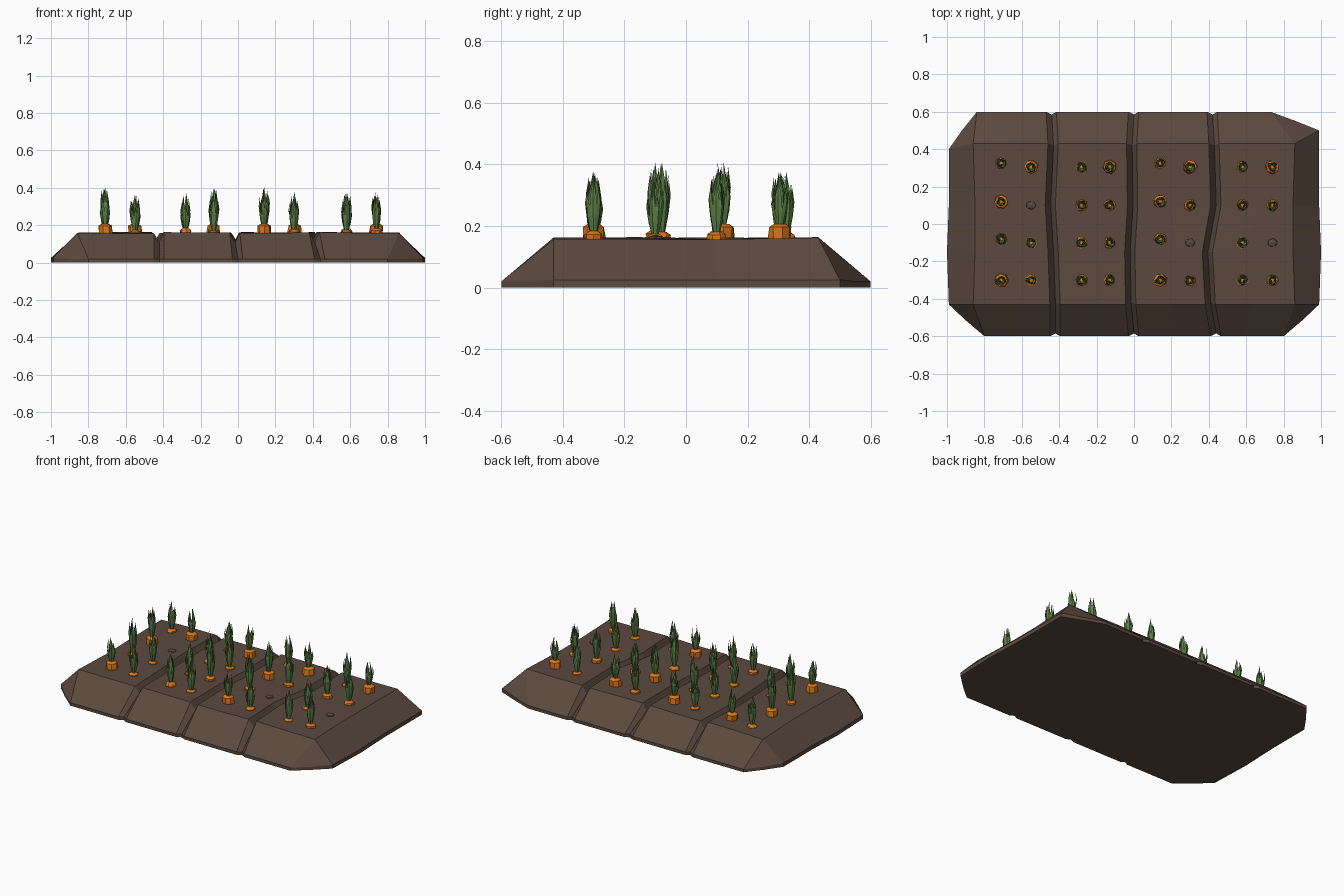
import bpy, bmesh, math, random
from mathutils import Vector, Matrix

random.seed(7)
if "Cube" in bpy.data.objects:
    bpy.data.objects.remove(bpy.data.objects["Cube"])


def material(name, rgb):
    m = bpy.data.materials.new(name)
    m.use_nodes = True
    m.diffuse_color = (*rgb, 1)
    bsdf = m.node_tree.nodes["Principled BSDF"]
    bsdf.inputs["Base Color"].default_value = (*rgb, 1)
    bsdf.inputs["Roughness"].default_value = 0.9
    return m


SOIL = material("soil brown", (0.105, 0.068, 0.050))
ORANGE = material("carrot orange", (0.75, 0.19, 0.01))
GREEN = material("leaf green", (0.105, 0.22, 0.062))


def finish(bm, name, mat):
    bmesh.ops.recalc_face_normals(bm, faces=bm.faces)
    mesh = bpy.data.meshes.new(name)
    bm.to_mesh(mesh)
    bm.free()
    mesh.materials.append(mat)
    obj = bpy.data.objects.new(name, mesh)
    bpy.context.collection.objects.link(obj)
    return obj


def jitter(amount):
    return random.uniform(-amount, amount)


# Soil bed: columns of points running front to back, joined along x
ROWS = (-0.6, -0.43, -0.15, 0.1, 0.43, 0.6)
TOP = 0.16
EDGE = 0.02
GROOVES = (
    (-0.42, -0.42, -0.43, -0.445, -0.43, -0.44),
    (0.0, -0.015, -0.02, -0.005, -0.01, 0.0),
    (0.44, 0.41, 0.395, 0.44, 0.43, 0.42),
)
CORNERS = {(-1, -1): (0.8, 0.43), (-1, 1): (0.84, 0.4),
           (1, -1): (0.8, 0.43), (1, 1): (0.73, 0.5)}


def bed_column(xs, sink=0.0, rough=0.004):
    points = []
    for i, (x, y) in enumerate(zip(xs, ROWS)):
        outer = i in (0, 5)
        z = EDGE if outer else TOP - sink + jitter(rough)
        inward = sink * 0.3 if outer else sink * 0.2
        side = math.copysign(1, y)
        y_new = y - side * inward if abs(y) > 0.4 else y
        points.append((x, y_new, z))
    return points


def end_columns(side):
    (fx, fy), (bx, by) = CORNERS[side, -1], CORNERS[side, 1]
    rim = bed_column([side * v for v in (fx, 0.86, 0.85, 0.85, 0.86, bx)])
    tip = [(side * (1 + fx) / 2, -(0.6 + fy) / 2, EDGE)]
    for y, x in zip((-fy, -0.15, 0.1, by), (0.99, 1.0, 0.99, 0.99)):
        tip.append((side * x, y, EDGE + 0.005))
    tip.append((side * (1 + bx) / 2, (0.6 + by) / 2, EDGE))
    return [tip, rim]


def shifted(groove, dx):
    return [x + dx for x in groove]


columns = end_columns(-1)
middles = (-0.65, -0.21, 0.21)
for groove, middle in zip(GROOVES, middles):
    columns.append(bed_column([middle + jitter(0.03) for _ in ROWS]))
    columns.append(bed_column(shifted(groove, -0.03)))
    columns.append(bed_column(groove, 0.05))
    columns.append(bed_column(shifted(groove, 0.025)))
columns.append(bed_column([0.62 + jitter(0.03) for _ in ROWS]))
columns += reversed(end_columns(1))

bm = bmesh.new()
grid = [[bm.verts.new(p) for p in col] for col in columns]
for a, b in zip(grid, grid[1:]):
    for j in range(len(ROWS) - 1):
        bm.faces.new((a[j], b[j], b[j + 1], a[j + 1]))
rim_edges = [e for e in bm.edges if e.is_boundary]
skirt = bmesh.ops.extrude_edge_only(bm, edges=rim_edges)["geom"]
for v in skirt:
    if isinstance(v, bmesh.types.BMVert):
        v.co.z = 0
base = [e for e in skirt if isinstance(e, bmesh.types.BMEdge) and e.is_boundary]
bmesh.ops.contextual_create(bm, geom=base)
finish(bm, "soil_bed", SOIL)


# Small clods where a plant is missing
def add_clod(x, y):
    bm = bmesh.new()
    place = Matrix.Translation((x, y, TOP)) @ Matrix.Diagonal((0.03, 0.025, 0.012, 1))
    bmesh.ops.create_icosphere(bm, subdivisions=1, radius=1, matrix=place)
    finish(bm, "soil_clod", SOIL)


# Carrot root: faceted stack of rings poking out of the soil
def add_root(x, y, top, radius):
    bm = bmesh.new()
    sides = 7
    turn = random.random() * math.tau
    levels = ((0.12, 0.75), (TOP + 0.004, 1.0), (top - 0.01, 0.95), (top, 0.5))
    rings = []
    for z, scale in levels:
        ring = []
        for k in range(sides):
            a = turn + math.tau * k / sides
            r = radius * scale * random.uniform(0.9, 1.1)
            ring.append(bm.verts.new((x + r * math.cos(a), y + r * math.sin(a), z)))
        rings.append(ring)
    for low, high in zip(rings, rings[1:]):
        for k in range(sides):
            n = (k + 1) % sides
            bm.faces.new((low[k], low[n], high[n], high[k]))
    bm.faces.new(rings[0])
    bm.faces.new(rings[-1])
    finish(bm, "carrot_root", ORANGE)


# Leaf blade: three-sided spear, narrow at the base and pointed at the tip
def add_blade(bm, base, angle, height, width, lean):
    out = Vector((math.cos(angle), math.sin(angle), 0))
    side = Vector((-out.y, out.x, 0))
    rings = []
    for t, w in ((0, 0.45), (0.35, 1.0), (0.65, 0.8)):
        centre = base + out * (0.008 + lean * t) + Vector((0, 0, height * t))
        half = side * width * w
        rings.append([bm.verts.new(p) for p in
                      (centre - half, centre + out * 0.006 * w, centre + half)])
    tip = bm.verts.new(base + out * lean * 0.8 + Vector((0, 0, height)))
    for low, high in zip(rings, rings[1:]):
        for k in range(3):
            n = (k + 1) % 3
            bm.faces.new((low[k], low[n], high[n], high[k]))
    for k in range(3):
        bm.faces.new((rings[-1][k], rings[-1][(k + 1) % 3], tip))
    bm.faces.new(rings[0])


def add_leaves(x, y, bottom, top):
    bm = bmesh.new()
    turn = random.random() * math.tau
    full = top - bottom
    add_blade(bm, Vector((x, y, bottom)), turn, full, 0.015, 0.004)
    for k in range(7):
        angle = turn + math.tau * k / 7 + jitter(0.2)
        height = full * random.uniform(0.6, 0.95)
        add_blade(bm, Vector((x, y, bottom)), angle, height, 0.013,
                  random.uniform(0.014, 0.028))
    finish(bm, "carrot_leaves", GREEN)


# Planting plan: eight columns by four rows, with three gaps
PLANT_X = (-0.71, -0.55, -0.28, -0.13, 0.14, 0.30, 0.58, 0.74)
PLANT_Y = (-0.30, -0.10, 0.10, 0.305)
GAPS = {(1, 2), (5, 1), (7, 1)}
BIG = {(0, 0), (4, 0), (1, 3), (3, 3), (5, 3), (7, 3), (0, 2), (4, 2)}
for i, px in enumerate(PLANT_X):
    for j, py in enumerate(PLANT_Y):
        if (i, j) in GAPS:
            add_clod(px, py)
            continue
        y = py + (0.02 if i in (0, 4) and j > 0 else 0)
        big = (i, j) in BIG
        head = 0.207 if big else random.uniform(0.172, 0.186)
        tall = j in (1, 2) and i in (0, 3, 4)
        add_root(px, y, head, 0.037 if big else 0.031)
        add_leaves(px, y, head - 0.008, 0.405 if tall else 0.37 + jitter(0.01))
